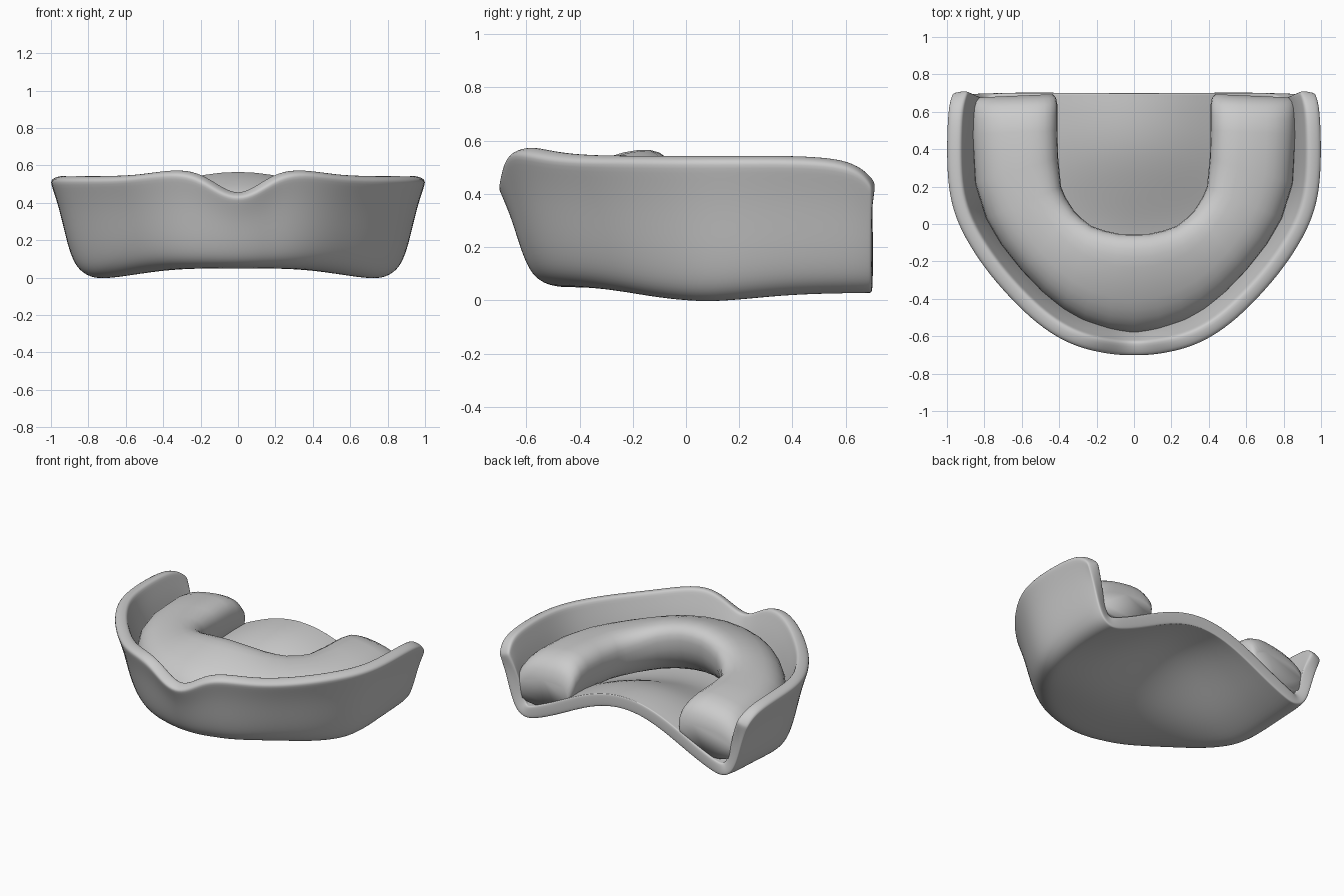
import bpy, bmesh, math
from mathutils import Vector

cube = bpy.data.objects.get("Cube")
if cube:
    bpy.data.objects.remove(cube)

grey = bpy.data.materials.new("soft_grey")
grey.use_nodes = True
colour = (0.6, 0.6, 0.6, 1)
grey.diffuse_color = colour
grey.node_tree.nodes["Principled BSDF"].inputs["Base Color"].default_value = colour


def loft(name, rows, closed=False, cap=False):
    """Skin rows of points, then mirror the half across x."""
    bm = bmesh.new()
    grid = [[bm.verts.new(p) for p in row] for row in rows]
    n = len(rows[0])
    for a, b in zip(grid, grid[1:]):
        for j in range(n if closed else n - 1):
            k = (j + 1) % n
            bm.faces.new((a[j], a[k], b[k], b[j]))
    if cap:
        bm.faces.new(grid[-1])
    bmesh.ops.recalc_face_normals(bm, faces=bm.faces)
    mesh = bpy.data.meshes.new(name)
    bm.to_mesh(mesh)
    bm.free()
    for f in mesh.polygons:
        f.use_smooth = True
    mesh.materials.append(grey)
    ob = bpy.data.objects.new(name, mesh)
    bpy.context.collection.objects.link(ob)
    mirror = ob.modifiers.new("Mirror", 'MIRROR')
    mirror.use_clip = True
    mirror.merge_threshold = 0.002
    return ob


def smooth(t):
    t = max(0, min(1, t))
    return t * t * (3 - 2 * t)


def base(y):
    """Lowest height of the tray along its length."""
    return (0.065 * smooth(-y / 0.5) if y < 0 else 0.035 * smooth(y / 0.5)) - 0.018


def floor(x, y):
    """Underside, arching up to the middle of the back."""
    arch = (1 + math.cos(math.pi * min(abs(x) / 0.78, 1))) / 2
    return base(y) + 0.285 * arch ** 0.8 * smooth((y + 0.52) / 1.15)


# Tray: rim outline (x, y, top height) from the front middle to the back end
RIM = [(0, -.705, .425), (.1, -.702, .46), (.2, -.685, .53), (.3, -.66, .563),
       (.42, -.605, .558), (.55, -.51, .538), (.68, -.38, .53), (.8, -.24, .53),
       (.91, -.07, .53), (.97, .07, .53), (.998, .22, .53), (1.003, .4, .53),
       (.998, .57, .52), (.987, .65, .49), (.974, .69, .45), (.966, .702, .42)]
# Wall profile: (fraction of height, inward offset)
WALL = [(1, -.005), (.93, .005), (.7, .045), (.4, .08), (.2, .11),
        (.08, .145), (.015, .2), (0, .27)]

rows = []
last = len(RIM) - 1
for i, (x, y, top) in enumerate(RIM):
    a, b = RIM[max(i - 1, 0)], RIM[min(i + 1, last)]
    inward = Vector((a[1] - b[1], b[0] - a[0])).normalized()
    if i == 0:
        inward = Vector((0, 1))
    if y > 0.3:
        inward = Vector((-1, 0))
    row = []
    for frac, off in WALL:
        px, py = x + inward.x * off, y + inward.y * off
        low = floor(px, py)
        row.append((px, py, low + frac * (top - low)))
    bx, by, _ = row[-1]
    spine = 0.702 * max(0, (y + .705) / 1.407)
    for s in (.25, .5, .75, 1):
        px, py = bx * (1 - s), by + (spine - by) * s
        row.append((px, py, floor(px, py)))
    rows.append(row)

tray = loft("tray_shell", rows)
# Put the thickness on the inner side
if tray.data.polygons[2].normal.y > 0:
    tray.data.flip_normals()
solid = tray.modifiers.new("Thickness", 'SOLIDIFY')
solid.thickness = 0.085
solid.offset = -1
sub = tray.modifiers.new("Rounding", 'SUBSURF')
sub.levels = sub.render_levels = 2

# Padded arch: paired inner and outer edges from the front middle to the back
INNER = [(0, -.055), (.08, -.053), (.16, -.035), (.23, -.01), (.28, .03),
         (.32, .07), (.365, .14), (.39, .2), (.405, .35), (.41, .5)]
OUTER = [(0, -.585), (.14, -.565), (.27, -.52), (.38, -.455), (.49, -.365),
         (.6, -.25), (.71, -.11), (.79, .03), (.85, .22), (.865, .48)]
SIDES = 28
FOOT = 0.13


def section(p, q, front, push=0.0, wide=1.0, tall=1.0):
    """Plump cross-section, higher on its inner side."""
    mid = (Vector(p) + Vector(q)) / 2
    half = (Vector(p) - Vector(q)) / 2
    up, down = .15, .19 + .03 * front
    skew = .035 + .055 * front
    ring = []
    for k in range(SIDES):
        a = 2 * math.pi * k / SIDES
        c, s = math.cos(a), math.sin(a)
        c = math.copysign(abs(c) ** .75, c)
        rise = (up if s > 0 else down) * math.copysign(abs(s) ** .85, s)
        z = .325 + .055 * front + rise + skew * c
        xy = mid + half * c * wide
        ring.append((xy.x, xy.y + push, FOOT + (z - FOOT) * tall))
    return ring


rings = [section(p, q, 1 - smooth(i / 7)) for i, (p, q) in enumerate(zip(INNER, OUTER))]
# Rounded back end, sloping down to the rear
for push, wide, tall in ((.08, 1, .96), (.14, 1, .87), (.175, .97, .74), (.195, .88, .55)):
    rings.append(section(INNER[-1], OUTER[-1], 0, push, wide, tall))
loft("padded_arch", rings, closed=True, cap=True)
